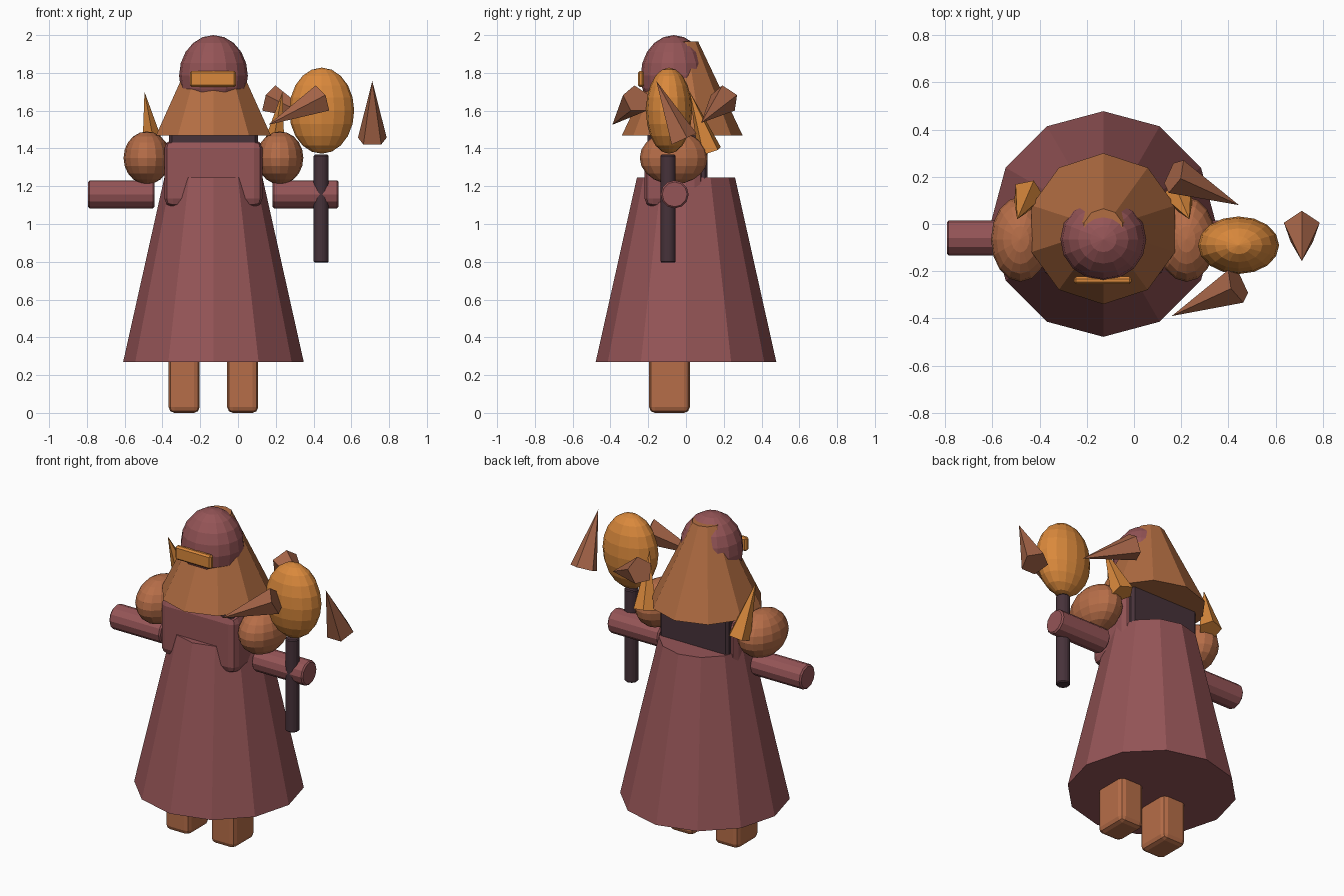
import bpy
from math import radians, pi
from mathutils import Vector

if "Cube" in bpy.data.objects:
    bpy.data.objects.remove(bpy.data.objects["Cube"])

CX = -0.13  # centre line of the figure


def material(name, rgb):
    m = bpy.data.materials.new(name)
    m.diffuse_color = (*rgb, 1)
    m.use_nodes = True
    m.node_tree.nodes["Principled BSDF"].inputs["Base Color"].default_value = m.diffuse_color
    return m


MAROON = material("maroon cloth", (0.30, 0.09, 0.095))
BROWN = material("copper brown", (0.47, 0.155, 0.065))
CAPE = material("tan cape", (0.45, 0.155, 0.055))
ORANGE = material("bright orange", (0.70, 0.25, 0.045))
DARK = material("dark plum", (0.062, 0.032, 0.042))
RUST = material("rust spike", (0.38, 0.13, 0.065))


def finish(name, mat):
    ob = bpy.context.object
    ob.name = name
    ob.data.name = name
    ob.data.materials.append(mat)
    return ob


def bevel(ob, width, segments=1):
    m = ob.modifiers.new("bevel", "BEVEL")
    m.width = width
    m.segments = segments
    return ob


def frustum(name, mat, centre, r1, r2, z1, z2, sides):
    bpy.ops.mesh.primitive_cone_add(vertices=sides, radius1=r1, radius2=r2, depth=z2 - z1,
                                    location=(*centre, (z1 + z2) / 2))
    return finish(name, mat)


def ball(name, mat, centre, radii, segments, rings):
    bpy.ops.mesh.primitive_uv_sphere_add(segments=segments, ring_count=rings, radius=1, location=centre)
    bpy.context.object.scale = radii
    return finish(name, mat)


def box(name, mat, low, high, width, segments=1):
    low, high = Vector(low), Vector(high)
    bpy.ops.mesh.primitive_cube_add(size=1, location=(low + high) / 2)
    ob = bpy.context.object
    ob.scale = high - low
    bpy.ops.object.transform_apply(location=False, rotation=False, scale=True)
    return bevel(finish(name, mat), width, segments)


def spike(name, mat, base, tip, radius):
    # five-sided pointed cone from base centre to tip
    base, tip = Vector(base), Vector(tip)
    axis = tip - base
    bpy.ops.mesh.primitive_cone_add(vertices=5, radius1=radius, radius2=0, depth=axis.length,
                                    location=(base + tip) / 2)
    bpy.context.object.rotation_euler = axis.to_track_quat('Z', 'Y').to_euler()
    return finish(name, mat)


# Robe, torso and neck block
frustum("robe_skirt", MAROON, (CX, 0), 0.478, 0.26, 0.27, 1.245, 12)
box("torso", MAROON, (CX - 0.26, -0.22, 1.09), (CX + 0.26, 0.09, 1.445), 0.045, 2)
box("inner_collar", DARK, (CX - 0.235, -0.205, 1.18), (CX + 0.235, 0.115, 1.49), 0.015)

# Cape, head and visor
frustum("shoulder_cape", CAPE, (CX, -0.02), 0.32, 0.085, 1.468, 1.965, 10)
ball("head", MAROON, (CX, -0.065, 1.785), (0.182, 0.175, 0.215), 16, 10)
box("visor", ORANGE, (-0.255, -0.255, 1.725), (-0.01, -0.222, 1.81), 0.01)

# Mirrored limbs and shoulder spikes
for side, s in (("left", -1), ("right", 1)):
    x = CX + s * 0.155
    box(side + "_leg", BROWN, (x - 0.082, -0.195, 0.0), (x + 0.082, 0.02, 0.45), 0.03, 2)
    ball(side + "_shoulder", BROWN, (CX + s * 0.352, -0.065, 1.35), (0.124, 0.18, 0.14), 16, 10)
    bpy.ops.mesh.primitive_cylinder_add(vertices=12, radius=0.074, depth=0.35,
                                        location=(CX + s * 0.488, -0.06, 1.157),
                                        rotation=(0, radians(90), 0))
    bevel(finish(side + "_forearm", MAROON), 0.008).modifiers["bevel"].limit_method = 'ANGLE'
    spike(side + "_shoulder_spike", ORANGE, (CX + s * 0.32, 0.125, 1.385),
          (CX + s * 0.365, 0.02, 1.70), 0.068)

# Staff with its orb
rod = frustum("staff", DARK, (0.44, -0.095), 0.041, 0.041, 0.795, 1.367, 10)
bevel(rod, 0.006).modifiers["bevel"].limit_method = 'ANGLE'
ball("staff_orb", ORANGE, (0.443, -0.09, 1.60), (0.172, 0.122, 0.228), 16, 10)

# Shards floating around the orb
shards = [((0.711, -0.017, 1.447), (0.711, -0.157, 1.757)),
          ((0.44, -0.26, 1.66), (0.16, -0.39, 1.525)),
          ((0.17, 0.205, 1.66), (0.445, 0.08, 1.535))]
for i, (base, tip) in enumerate(shards):
    spike("orb_shard_%d" % (i + 1), RUST, base, tip, 0.08)
